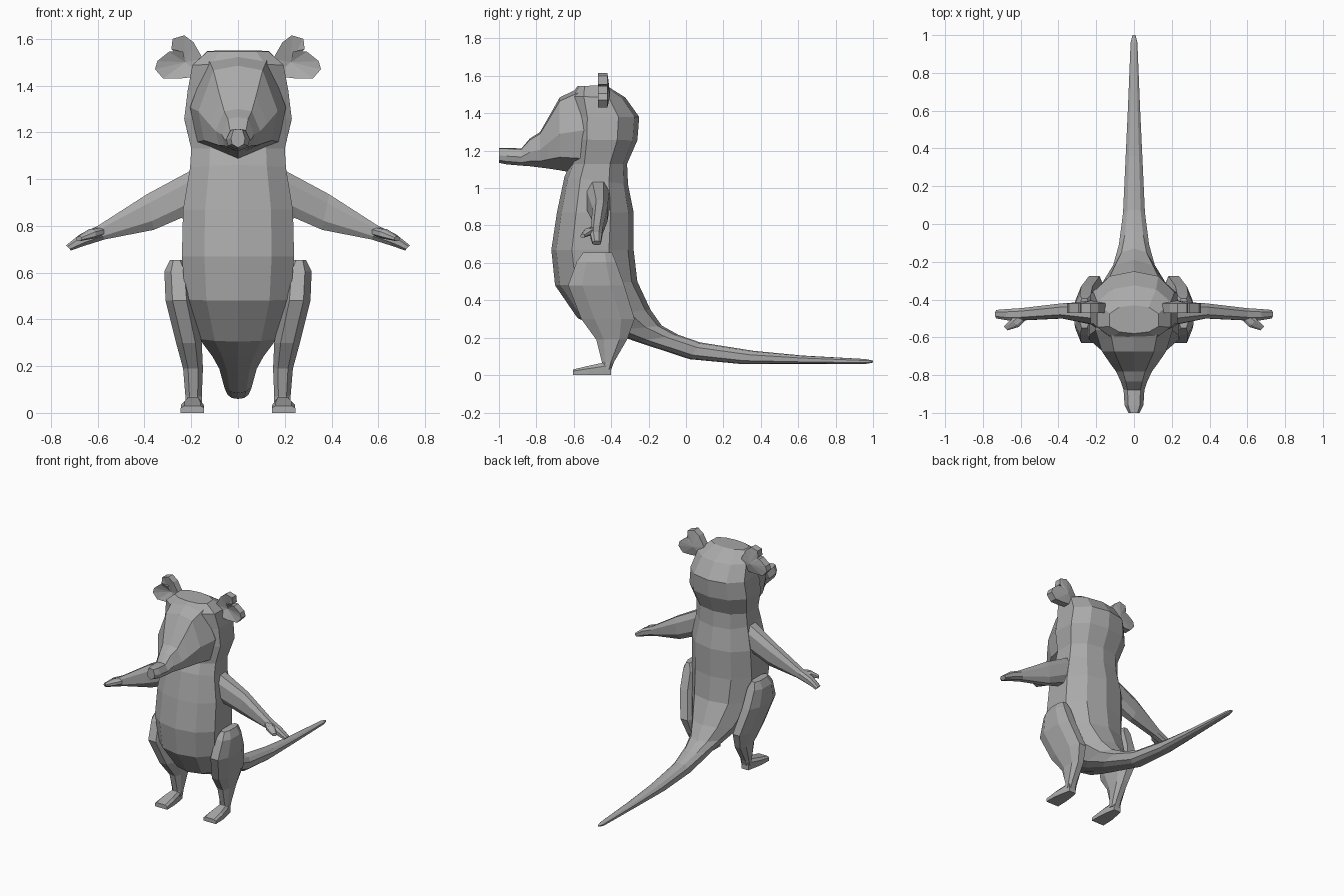
import bpy
import bmesh
from mathutils import Vector as V

cube = bpy.data.objects.get("Cube")
if cube:
    bpy.data.objects.remove(cube, do_unlink=True)

grey = bpy.data.materials.new("mid_grey")
grey.use_nodes = True
colour = (0.4, 0.4, 0.4, 1)
grey.diffuse_color = colour
grey.node_tree.nodes["Principled BSDF"].inputs["Base Color"].default_value = colour


def finish(name, bm):
    bmesh.ops.recalc_face_normals(bm, faces=bm.faces)
    mesh = bpy.data.meshes.new(name)
    bm.to_mesh(mesh)
    bm.free()
    mesh.materials.append(grey)
    obj = bpy.data.objects.new(name, mesh)
    bpy.context.collection.objects.link(obj)
    return obj


def loft(name, rings):
    """Skin a list of equal-length point rings and cap both ends."""
    bm = bmesh.new()
    loops = [[bm.verts.new(p) for p in ring] for ring in rings]
    n = len(loops[0])
    for a, b in zip(loops, loops[1:]):
        for i in range(n):
            j = (i + 1) % n
            bm.faces.new((a[i], a[j], b[j], b[i]))
    bm.faces.new(loops[0])
    bm.faces.new(loops[-1])
    return finish(name, bm)


def section(start, end, width, profile):
    """Symmetric ring: profile gives (width share, position from start to end)."""
    half = [start.lerp(end, t) + V((width * s, 0, 0)) for s, t in profile]
    other = [V((-p.x, p.y, p.z)) for p in half[-2:0:-1]]
    return half + other


def octagon(centre, u, v, k=0.5):
    pts = [(1, k), (k, 1), (-k, 1), (-1, k), (-1, -k), (-k, -1), (k, -1), (1, -k)]
    return [centre + u * a + v * b for a, b in pts]


def flip(rings, side):
    return [[V((p.x * side, p.y, p.z)) for p in r] for r in rings]


# Head back, torso and tail: front y, z, back y, z, half width
TORSO = [(0, 0), (.6, .06), (1, .25), (1, .7), (.6, .93), (0, 1)]
spine = [
    (-.58, 1.545, -.43, 1.55, .13), (-.62, 1.49, -.325, 1.485, .195),
    (-.62, 1.38, -.25, 1.38, .215), (-.62, 1.26, -.26, 1.255, .23),
    (-.62, 1.13, -.315, 1.13, .2), (-.65, 1.06, -.31, 1.02, .205),
    (-.69, .87, -.28, .87, .235), (-.72, .67, -.28, .67, .24),
    (-.7, .48, -.26, .5, .225), (-.58, .305, -.19, .35, .165),
    (-.42, .235, -.13, .265, .11), (-.27, .18, -.04, .215, .08),
    (.02, .085, .075, .175, .058), (.29, .06, .36, .13, .045),
    (.61, .06, .62, .105, .032), (.96, .06, .96, .086, .018),
    (1, .067, 1, .078, .008)]
loft("body_and_tail", [section(V((0, a, b)), V((0, c, d)), w, TORSO)
                       for a, b, c, d, w in spine])

# Face and snout: y, top, bottom, half width
FACE = [(0, 0), (.62, .05), (1, .5), (.85, .82), (0, 1)]
snout = [(-.5, 1.545, 1.07, .2), (-.56, 1.54, 1.075, .205), (-.675, 1.485, 1.095, .17),
         (-.74, 1.37, 1.105, .125), (-.78, 1.3, 1.11, .095), (-.835, 1.265, 1.117, .07),
         (-.88, 1.212, 1.12, .055), (-.96, 1.215, 1.127, .05), (-1, 1.215, 1.135, .03)]
loft("face_and_snout", [section(V((0, y, t)), V((0, y, b)), w, FACE)
                        for y, t, b, w in snout])

# Arm: top x, z, bottom x, z, front y, back y
arm = [(.17, 1.04, .2, .83, -.535, -.405), (.21, 1.032, .245, .833, -.53, -.41),
       (.39, .935, .36, .783, -.5, -.42), (.6, .8, .57, .742, -.51, -.445),
       (.675, .765, .65, .717, -.51, -.45), (.735, .717, .715, .695, -.5, -.455)]
# Leg: z, front y, back y, inner x, outer x
leg = [(.655, -.55, -.395, .235, .29), (.605, -.585, -.375, .2, .315),
       (.48, -.63, -.33, .19, .31), (.3, -.56, -.275, .155, .265),
       (.19, -.48, -.315, .15, .235), (.07, -.45, -.385, .155, .225),
       (.03, -.45, -.4, .155, .225)]
# Foot: y, height, inner x, outer x
foot = [(-.4, .08, .165, .22), (-.45, .065, .155, .23), (-.52, .05, .147, .243),
        (-.605, .03, .145, .245)]
# Ear outline with two lobes: x, z
ear = [(.15, 1.515), (.19, 1.585), (.23, 1.615), (.28, 1.6), (.285, 1.555),
       (.235, 1.545), (.295, 1.545), (.345, 1.505), (.355, 1.47), (.32, 1.43),
       (.25, 1.43), (.16, 1.44)]

for label, side in (("left", 1), ("right", -1)):
    rings = []
    for xt, zt, xb, zb, y0, y1 in arm:
        top, low = V((xt, (y0 + y1) / 2, zt)), V((xb, (y0 + y1) / 2, zb))
        rings.append(octagon((top + low) / 2, (top - low) / 2, V((0, (y1 - y0) / 2, 0))))
    loft(label + "_arm", flip(rings, side))

    # Thumb tapering forwards from the wrist
    thumb = [octagon(V(c), V((0, 0, r)), V((r, r, 0)))
             for c, r in (((.59, -.49, .775), .018), ((.63, -.525, .765), .02),
                          ((.68, -.553, .745), .01))]
    loft(label + "_thumb", flip(thumb, side))

    rings = [octagon(V(((a + b) / 2, (y0 + y1) / 2, z)), V(((b - a) / 2, 0, 0)),
                     V((0, (y1 - y0) / 2, 0))) for z, y0, y1, a, b in leg]
    loft(label + "_leg", flip(rings, side))

    rings = [[V((a, y, 0)), V((b, y, 0)), V((b, y, h * .7)), V((b - .015, y, h)),
              V((a + .015, y, h)), V((a, y, h * .7))] for y, h, a, b in foot]
    loft(label + "_foot", flip(rings, side))

    # Cupped ear: rim fanned to a sunken front centre and a raised back centre
    bm = bmesh.new()
    front, back = ([bm.verts.new((x * side, y, z)) for x, z in ear] for y in (-.47, -.42))
    cup = bm.verts.new((.225 * side, -.445, 1.5))
    bulge = bm.verts.new((.225 * side, -.405, 1.5))
    for i in range(len(ear)):
        j = (i + 1) % len(ear)
        bm.faces.new((front[i], front[j], back[j], back[i]))
        bm.faces.new((front[j], front[i], cup))
        bm.faces.new((back[i], back[j], bulge))
    finish(label + "_ear", bm)
